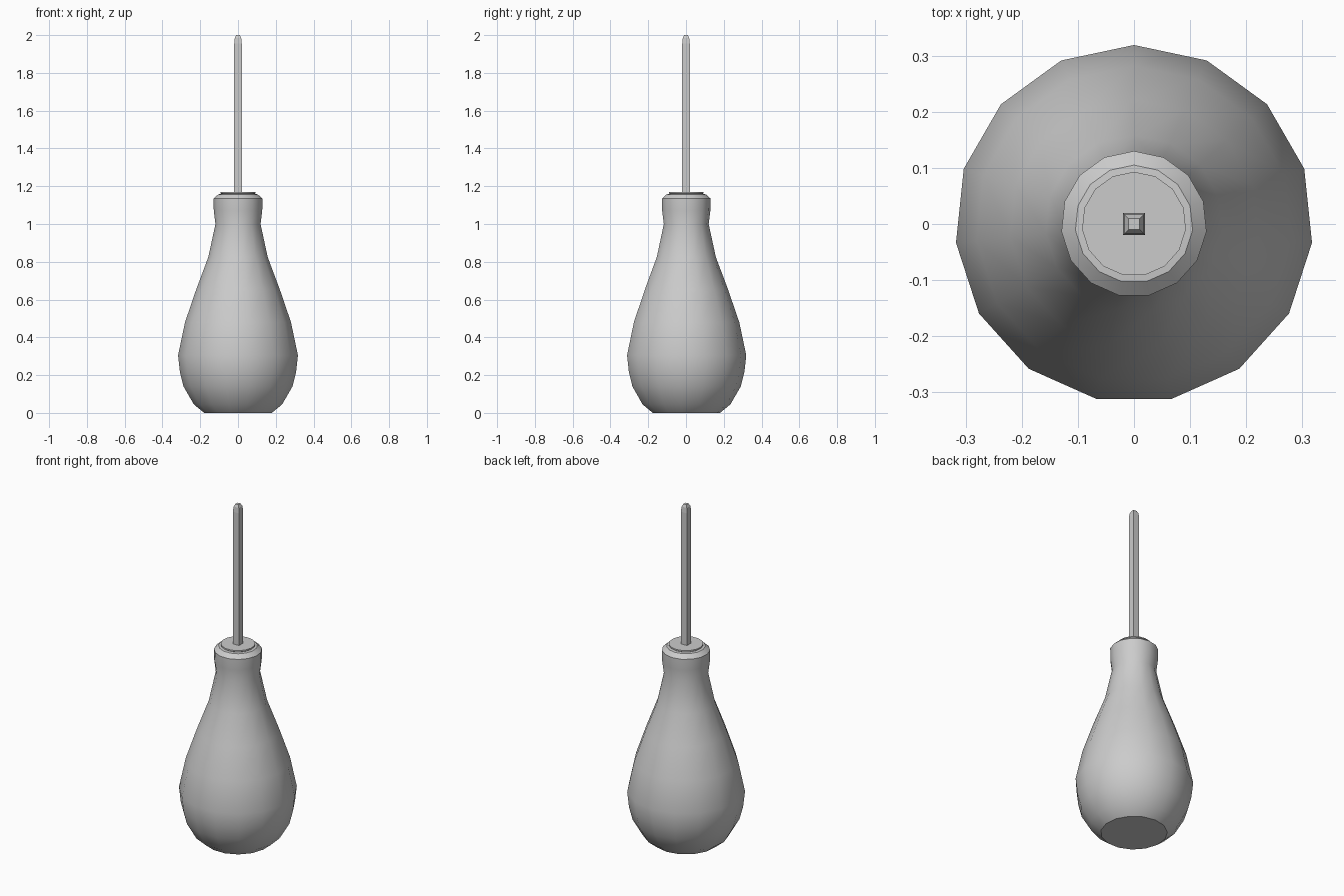
import bpy
import bmesh
from math import cos, sin, pi, radians

if "Cube" in bpy.data.objects:
    bpy.data.objects.remove(bpy.data.objects["Cube"])


def lathe(name, profile, sides, start, smooth=None):
    """Stack rings of (radius, z), cap both ends."""
    bm = bmesh.new()
    rings = []
    for r, z in profile:
        angles = [start + 2 * pi * i / sides for i in range(sides)]
        rings.append([bm.verts.new((r * cos(a), r * sin(a), z)) for a in angles])
    for low, high in zip(rings, rings[1:]):
        for i in range(sides):
            j = (i + 1) % sides
            bm.faces.new((low[i], low[j], high[j], high[i]))
    bm.faces.new(rings[0][::-1])
    bm.faces.new(rings[-1])
    mesh = bpy.data.meshes.new(name)
    bm.to_mesh(mesh)
    bm.free()
    ob = bpy.data.objects.new(name, mesh)
    bpy.context.collection.objects.link(ob)
    if smooth:
        bpy.ops.object.select_all(action='DESELECT')
        ob.select_set(True)
        bpy.context.view_layer.objects.active = ob
        bpy.ops.object.shade_smooth_by_angle(angle=radians(smooth))
    return ob


# Pear-shaped handle with a flared, chamfered neck
lathe("handle", [
    (0.18, 0.0), (0.235, 0.045), (0.29, 0.14), (0.309, 0.215), (0.319, 0.305),
    (0.282, 0.48), (0.222, 0.655), (0.158, 0.825), (0.12, 1.0),
    (0.129, 1.07), (0.13, 1.135), (0.105, 1.157), (0.075, 1.16),
], 15, pi / 2, 35)

# Thin ferrule disc on the neck
lathe("ferrule", [(0.075, 1.15), (0.093, 1.162), (0.093, 1.17)], 15, pi / 2, 30)

# Square blade with a blunt tapered tip (ring radius is half the diagonal)
d = 2 ** 0.5
lathe("blade", [
    (0.02 * d, 1.15), (0.02 * d, 1.955), (0.017 * d, 1.985), (0.01 * d, 2.0),
], 4, pi / 4)
